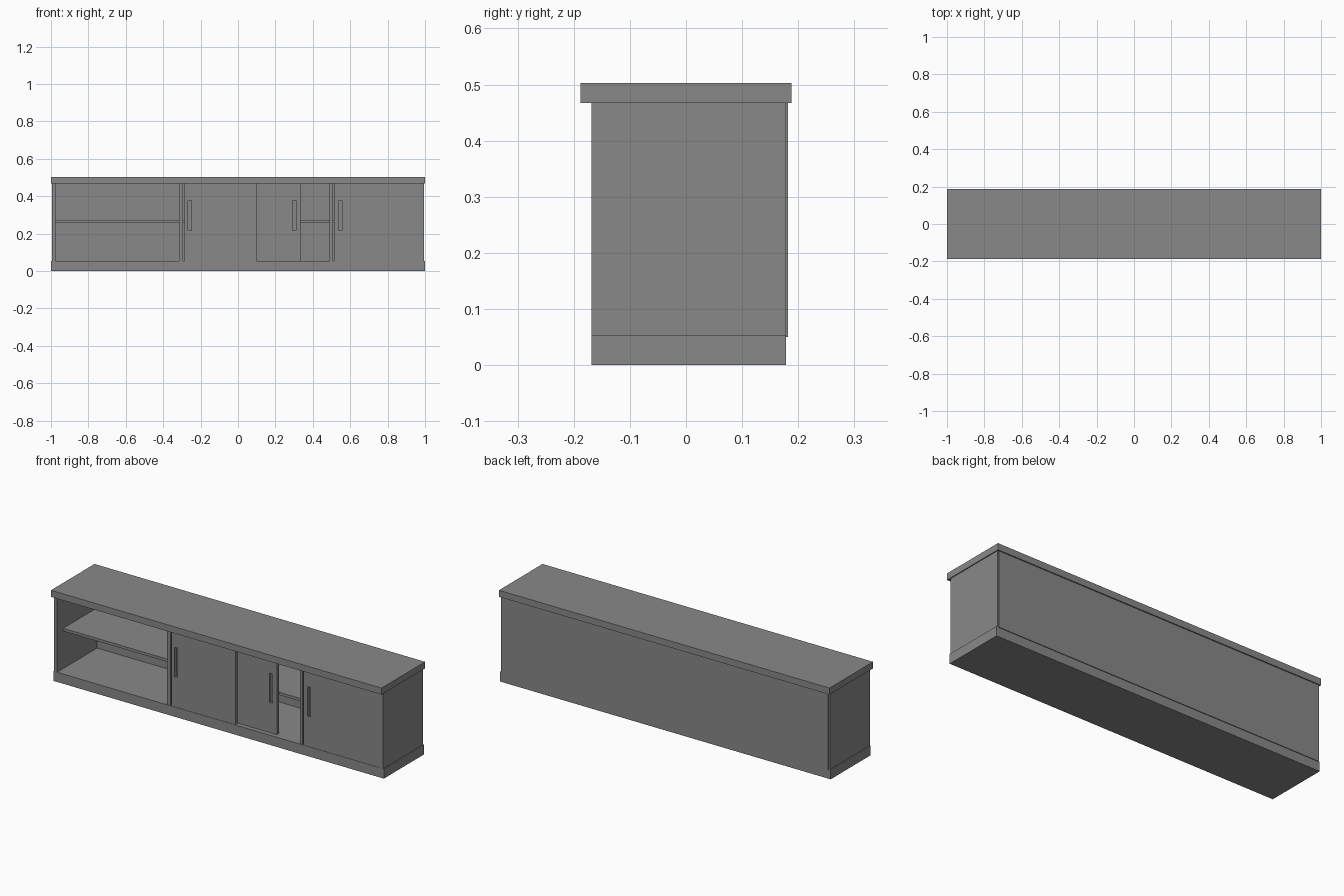
import bpy
import bmesh

default = bpy.data.objects.get("Cube")
if default:
    bpy.data.objects.remove(default, do_unlink=True)

grey = bpy.data.materials.new("neutral grey")
grey.use_nodes = True
colour = (0.25, 0.25, 0.25, 1)
grey.diffuse_color = colour
grey.node_tree.nodes["Principled BSDF"].inputs["Base Color"].default_value = colour


def box(name, x, y, z):
    """Box spanning the (low, high) range on each axis."""
    mesh = bpy.data.meshes.new(name)
    bm = bmesh.new()
    bmesh.ops.create_cube(bm, size=1)
    for v in bm.verts:
        v.co = [r[0] if c < 0 else r[1] for c, r in zip(v.co, (x, y, z))]
    bm.to_mesh(mesh)
    bm.free()
    mesh.materials.append(grey)
    obj = bpy.data.objects.new(name, mesh)
    bpy.context.collection.objects.link(obj)
    return obj


FRONT, BACK = -0.168, 0.178
FLOOR, CEILING = 0.053, 0.467
INNER = 0.977
HEIGHT = (FLOOR, CEILING)

# Carcass
box("plinth", (-1, 1), (FRONT, BACK), (0, FLOOR))
box("worktop", (-1, 1), (-0.188, 0.188), (CEILING, 0.503))
box("back_panel", (-0.988, 0.988), (BACK, 0.182), (0.05, CEILING))
for name, x in (("right_side", (-0.995, -INNER)), ("left_side", (INNER, 0.995))):
    box(name, x, (FRONT, BACK), HEIGHT)

# Dividers and the shelves between them
dividers = [(-0.315, -0.293), (0.49, 0.507)]
for i, x in enumerate(dividers):
    box(f"divider_{i + 1}", x, (FRONT + 0.003, BACK), HEIGHT)
edges = [-INNER, *dividers[0], *dividers[1], INNER]
for i in range(3):
    box(f"shelf_{i + 1}", (edges[2 * i], edges[2 * i + 1]), (-0.115, BACK), (0.258, 0.273))


# Sliding doors with recessed finger pulls
def door(name, x, front, pull_x):
    panel = box(name, x, (front, front + 0.02), HEIGHT)
    cutter = box(name + "_pull_cutter", (pull_x - 0.009, pull_x + 0.009),
                 (front - 0.01, front + 0.014), (0.217, 0.378))
    cutter.hide_render = True
    cutter.hide_set(True)
    cut = panel.modifiers.new("finger_pull", "BOOLEAN")
    cut.operation = "DIFFERENCE"
    cut.solver = "EXACT"
    cut.object = cutter


door("centre_front_door", (-0.287, 0.10), FRONT + 0.002, -0.258)
door("centre_rear_door", (-0.05, 0.335), FRONT + 0.025, 0.30)
door("left_door", (0.513, INNER), FRONT + 0.002, 0.547)
